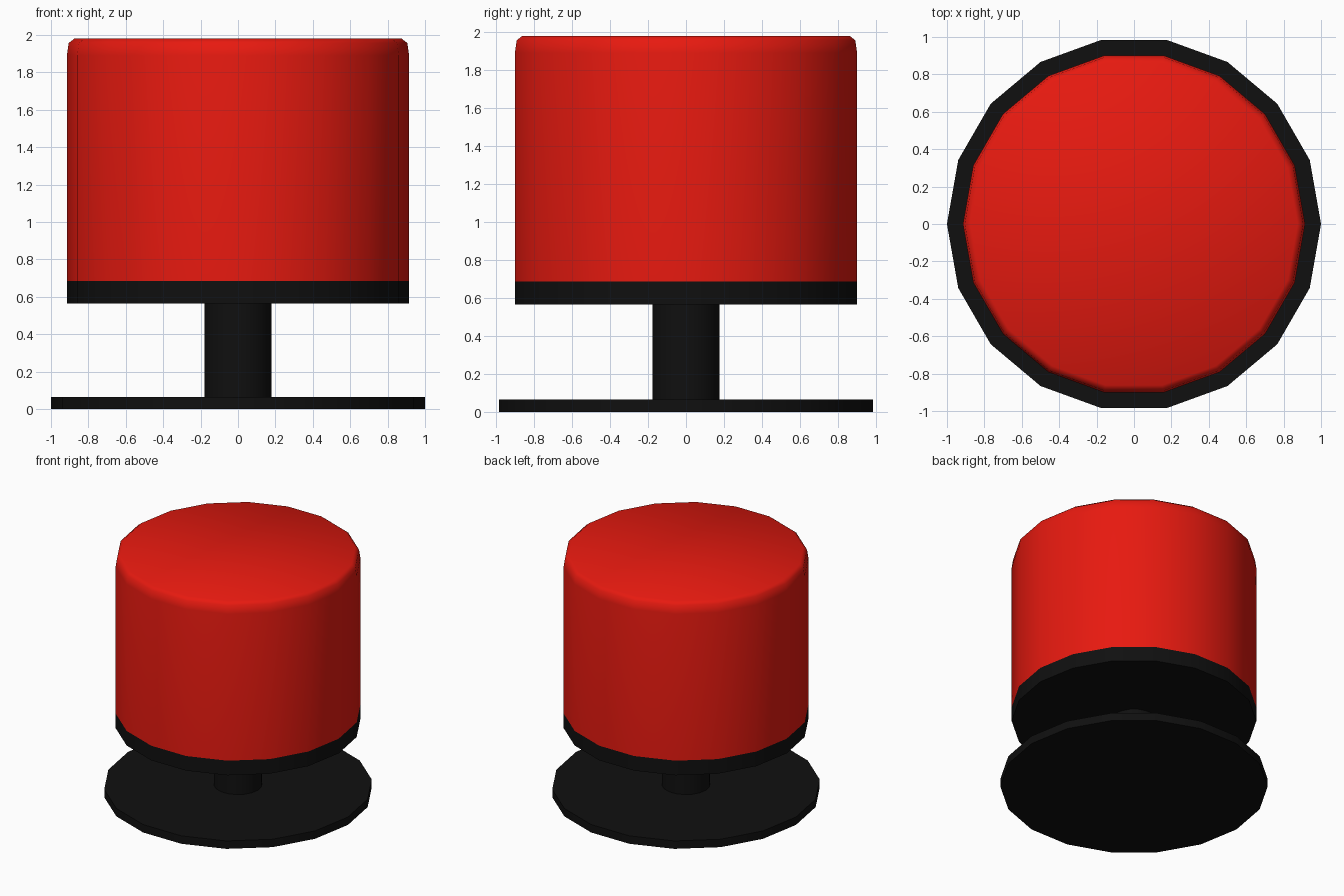
import bpy, bmesh, math

if "Cube" in bpy.data.objects:
    bpy.data.objects.remove(bpy.data.objects["Cube"])

SIDES = 18


def material(name, rgb):
    mat = bpy.data.materials.new(name)
    mat.diffuse_color = (*rgb, 1)
    mat.use_nodes = True
    mat.node_tree.nodes["Principled BSDF"].inputs["Base Color"].default_value = mat.diffuse_color
    return mat


def turned(name, profile, mat, angle=30):
    """Closed solid turned around z from (radius, height) points, bottom to top."""
    bm = bmesh.new()
    rings = []
    for r, z in profile:
        rings.append([bm.verts.new((r * math.cos(math.tau * i / SIDES),
                                    r * math.sin(math.tau * i / SIDES), z))
                      for i in range(SIDES)])
    for low, high in zip(rings, rings[1:]):
        for i in range(SIDES):
            j = (i + 1) % SIDES
            bm.faces.new((low[i], low[j], high[j], high[i]))
    bm.faces.new(rings[0][::-1])
    bm.faces.new(rings[-1])
    mesh = bpy.data.meshes.new(name)
    bm.to_mesh(mesh)
    bm.free()
    mesh.materials.append(mat)
    obj = bpy.data.objects.new(name, mesh)
    bpy.context.collection.objects.link(obj)
    bpy.ops.object.select_all(action='DESELECT')
    obj.select_set(True)
    bpy.context.view_layer.objects.active = obj
    bpy.ops.object.shade_smooth_by_angle(angle=math.radians(angle))
    return obj


black = material("black", (0.005, 0.005, 0.005))
red = material("red", (0.8, 0.01, 0.005))

# Floor plate and post
turned("base_plate", [(1.0, 0), (1.0, 0.065)], black)
turned("post", [(0.18, 0.065), (0.18, 0.565)], black)

# Black band under the cushion
turned("seat_band", [(0.915, 0.565), (0.915, 0.685)], black)

# Tall cushion with a softened top edge
turned("cushion", [(0.915, 0.685), (0.915, 1.89), (0.905, 1.957), (0.875, 1.98)], red, 60)
